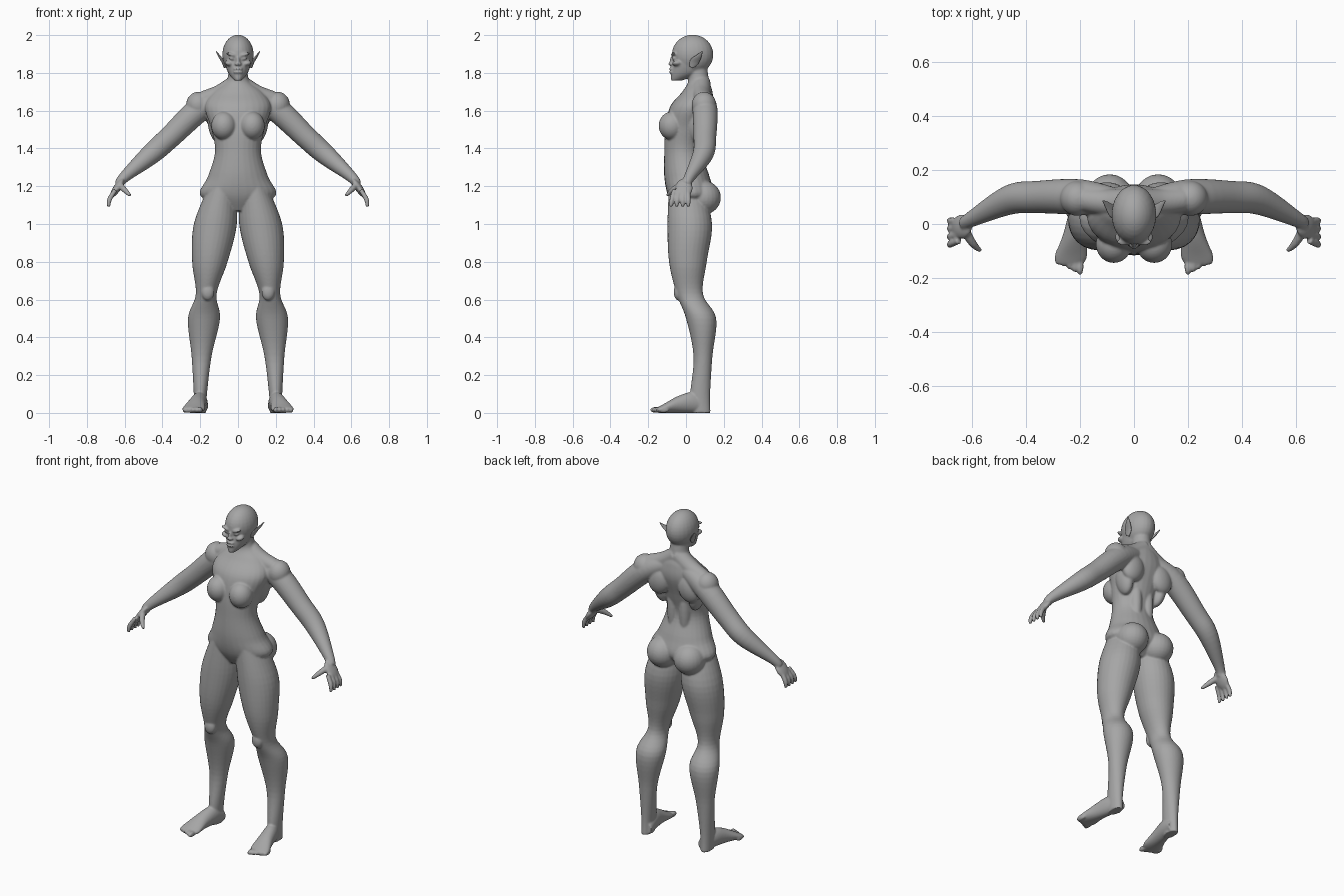
import bpy
import bmesh
import math
from mathutils import Vector, Matrix

cube = bpy.data.objects.get("Cube")
if cube:
    bpy.data.objects.remove(cube, do_unlink=True)

SKIN = (.38, .38, .38, 1)
skin = bpy.data.materials.new("grey_skin")
skin.use_nodes = True
skin.diffuse_color = SKIN
for node in skin.node_tree.nodes:
    if node.type == "BSDF_PRINCIPLED":
        node.inputs["Base Color"].default_value = SKIN

RIGHT, BACK, UP = Vector((1, 0, 0)), Vector((0, 1, 0)), Vector((0, 0, 1))


def smooth_rows(rows, steps=6):
    """Pass a smooth curve through all numbers of the given sections."""
    result = []
    last = len(rows) - 1
    for i in range(last):
        before, start = rows[max(i - 1, 0)], rows[i]
        end, after = rows[i + 1], rows[min(i + 2, last)]
        for step in range(steps):
            t = step / steps
            row = []
            for a, b, c, d in zip(before, start, end, after):
                leave, arrive = (c - a) / 2, (d - b) / 2
                bend = c - b - leave
                twist = arrive - leave - 2 * bend
                row.append(b + t * (leave + t * (bend + (t - 1) * twist)))
            result.append(row)
    result.append(list(rows[-1]))
    return result


def loft(bm, rows, across=None, upward=None, sides=28):
    """Skin elliptical sections (x, y, z, radius across, radius upward)."""
    rows = smooth_rows(rows)
    centres = [Vector(row[:3]) for row in rows]
    rings = []
    for i, (centre, row) in enumerate(zip(centres, rows)):
        u, v = across, upward
        if u is None:
            along = centres[min(i + 1, len(rows) - 1)] - centres[max(i - 1, 0)]
            along.normalize()
            u = (BACK - along * along.y).normalized()
            v = along.cross(u)
        angles = [math.tau * k / sides for k in range(sides)]
        rings.append([bm.verts.new(centre + u * row[3] * math.cos(angle)
                                   + v * row[4] * math.sin(angle))
                      for angle in angles])
    for low, high in zip(rings, rings[1:]):
        for k in range(sides):
            bm.faces.new((low[k - 1], low[k], high[k], high[k - 1]))
    bm.faces.new(rings[0][::-1])
    bm.faces.new(rings[-1])


def limb(bm, rows):
    """Round tube along a path of (x, y, z, radius)."""
    loft(bm, [(*row, row[-1]) for row in rows])


def trunk(bm, rows, lean=lambda z: 0):
    """Upright form from (z, centre y, half width, half depth)."""
    loft(bm, [(lean(z), y, z, w, d) for z, y, w, d in rows], RIGHT, BACK)


def blob(bm, centre, radii, tilt=0):
    bmesh.ops.create_uvsphere(
        bm, u_segments=24, v_segments=16, radius=1,
        matrix=Matrix.Translation(centre) @ Matrix.Rotation(tilt, 4, "Y")
        @ Matrix.Diagonal((*radii, 1)))


def finish(bm, name):
    bmesh.ops.recalc_face_normals(bm, faces=bm.faces[:])
    for face in bm.faces:
        face.smooth = True
    mesh = bpy.data.meshes.new(name)
    bm.to_mesh(mesh)
    bm.free()
    mesh.materials.append(skin)
    obj = bpy.data.objects.new(name, mesh)
    bpy.context.collection.objects.link(obj)
    return obj


body = bmesh.new()

# Leg on a bowed axis, with kneecap and buttock
trunk(body, [
    (1.2, 0, .07, .09), (1, .02, .114, .118), (.8, .01, .094, .1),
    (.63, .02, .055, .07), (.5, .08, .085, .08), (.3, .09, .053, .05),
    (.1, .075, .035, .053), (0, .08, .03, .05)],
    lean=lambda z: .2 - .08 * z * z)
blob(body, (.16, -.04, .64), (.035, .025, .045))
blob(body, (.09, .09, 1.14), (.09, .095, .09))

# Foot resting on the ground and turned outward, with toes
foot = [(.11, .03, .035), (.04, .04, .055), (-.04, .046, .045),
        (-.12, .06, .023), (-.15, .05, .015)]
loft(body, [(.21 - y / 5, y, half, wide, half) for y, wide, half in foot],
     RIGHT, UP)
for toe in range(5):
    blob(body, (.2 + toe * .02, -.16 + toe * .01, .016), (.013, .03, .016))

# Arm, shoulder muscle, neck slope and palm
limb(body, [
    (.06, .08, 1.68, .05), (.2, .1, 1.61, .066), (.36, .1, 1.46, .06),
    (.46, .09, 1.37, .055), (.6, .02, 1.25, .03), (.63, 0, 1.21, .025)])
blob(body, (.21, .095, 1.63), (.065, .065, .07))
limb(body, [(0, .08, 1.75, .05), (.09, .08, 1.69, .05), (.18, .09, 1.66, .045)])
blob(body, (.64, -.01, 1.19), (.02, .045, .06), -.6)

# Fingers and thumb
for finger in range(4):
    y = .01 - finger * .024
    limb(body, [(.65, y, 1.18, .012), (.68, y * 1.2, 1.13, .013),
                (.685, y * 1.3, 1.09, .008)])
limb(body, [(.63, -.02, 1.21, .018), (.6, -.07, 1.18, .015),
            (.57, -.1, 1.15, .008)])

# Chest, shoulder blade, back muscle and side of the ribs
blob(body, (.075, -.075, 1.52), (.067, .07, .075))
blob(body, (.1, .11, 1.58), (.07, .045, .085), -.3)
blob(body, (.04, .06, 1.42), (.035, .04, .2))
blob(body, (.12, .06, 1.53), (.04, .06, .1), .15)

# Eye, brow and cheek
blob(body, (.033, -.062, 1.876), (.015, .013, .009), -.2)
blob(body, (.035, -.066, 1.897), (.03, .015, .008), -.25)
blob(body, (.048, -.048, 1.85), (.024, .025, .014), -.3)

# Mirror everything so far to the other side
copy = bmesh.ops.duplicate(body, geom=body.verts[:] + body.edges[:] + body.faces[:])
for item in copy["geom"]:
    if isinstance(item, bmesh.types.BMVert):
        item.co.x *= -1

# Torso and neck
trunk(body, [
    (1.07, .01, .06, .06), (1.15, .025, .2, .12), (1.25, .005, .16, .12),
    (1.38, -.015, .122, .1), (1.5, 0, .14, .11), (1.62, .03, .175, .115),
    (1.7, .06, .13, .08), (1.76, .067, .06, .055), (1.85, .055, .05, .055)])

# Skull, face, nose and lips
blob(body, (0, .035, 1.897), (.083, .11, .105))
trunk(body, [(1.76, -.05, .02, .03), (1.8, 0, .052, .08),
             (1.86, .01, .07, .08), (1.93, .02, .07, .08)])
blob(body, (0, -.07, 1.86), (.011, .018, .03))
blob(body, (0, -.08, 1.847), (.018, .014, .009))
for z in (1.803, 1.822):
    blob(body, (0, -.076, z), (.026, .014, .006))

figure = finish(body, "body")
fuse = figure.modifiers.new("fuse", "REMESH")
fuse.mode = "VOXEL"
fuse.voxel_size = .0055
fuse.use_smooth_shade = True
soften = figure.modifiers.new("soften", "SMOOTH")
soften.factor = .5
soften.iterations = 5

# Pointed ears
for side, name in ((1, "left_ear"), (-1, "right_ear")):
    ear = bmesh.new()
    loft(ear, [(.07, .03, 1.83, .012, .006), (.08, .045, 1.86, .024, .008),
               (.1, .07, 1.89, .014, .006), (.116, .086, 1.915, .002, .002)])
    for vert in ear.verts:
        vert.co.x *= side
    finish(ear, name)
